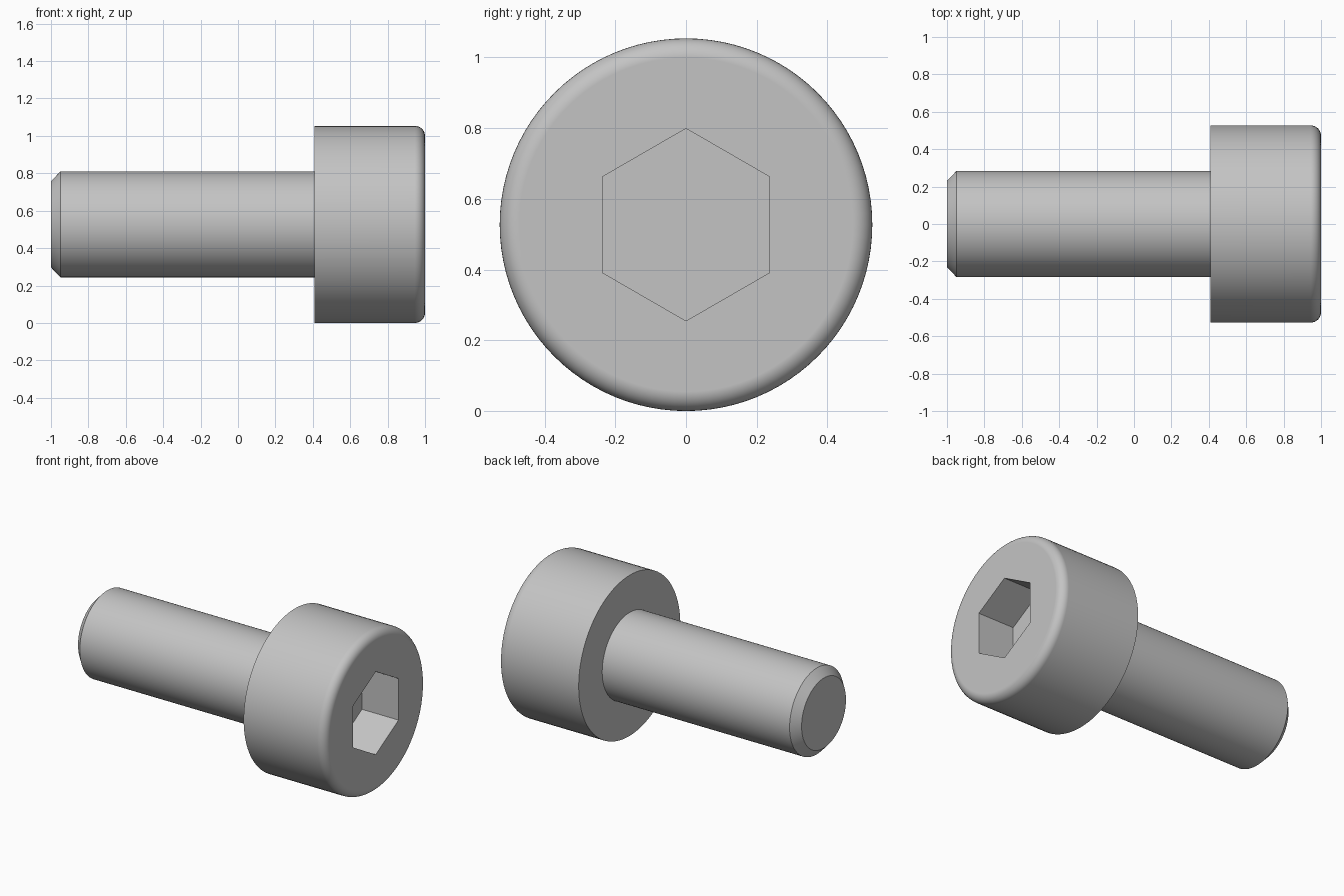
import bpy, bmesh
from math import pi, sin, cos, radians
from mathutils import Matrix, Vector

cube = bpy.data.objects.get("Cube")
if cube:
    bpy.data.objects.remove(cube, do_unlink=True)

HEAD_R, SHANK_R, TIP_R = 0.527, 0.283, 0.23
HEAD_BACK, FILLET = 0.41, 0.055
HEX_R, HEX_DEPTH = 0.272, 0.265
SEGMENTS = 96

steel = bpy.data.materials.new("grey_steel")
steel.use_nodes = True
colour = (0.55, 0.55, 0.55, 1)
steel.diffuse_color = colour
steel.node_tree.nodes["Principled BSDF"].inputs["Base Color"].default_value = colour


def make_object(name, bm):
    bmesh.ops.recalc_face_normals(bm, faces=bm.faces)
    mesh = bpy.data.meshes.new(name)
    bm.to_mesh(mesh)
    bm.free()
    mesh.materials.append(steel)
    obj = bpy.data.objects.new(name, mesh)
    bpy.context.collection.objects.link(obj)
    obj.location.z = HEAD_R
    return obj


# Screw body: chamfered shank and rounded head, turned around the x axis
profile = [(-1, 0), (-1, TIP_R), (-0.95, SHANK_R), (HEAD_BACK, SHANK_R), (HEAD_BACK, HEAD_R)]
for i in range(9):
    a = pi / 2 * (1 - i / 8)
    profile.append((1 - FILLET + FILLET * cos(a), HEAD_R - FILLET + FILLET * sin(a)))
profile.append((1, 0))

bm = bmesh.new()
verts = [bm.verts.new((x, 0, r)) for x, r in profile]
edges = [bm.edges.new(pair) for pair in zip(verts, verts[1:])]
bmesh.ops.spin(bm, geom=verts + edges, axis=(1, 0, 0), cent=(0, 0, 0),
               angle=2 * pi, steps=SEGMENTS)
bmesh.ops.remove_doubles(bm, verts=bm.verts, dist=1e-4)
# Merge the triangle fans of both end caps into single flat faces
hubs = [v for v in bm.verts if Vector((v.co.y, v.co.z)).length < 1e-4]
bmesh.ops.dissolve_verts(bm, verts=hubs)
screw = make_object("socket_head_screw", bm)

# Hexagonal socket, cut with a six-sided prism pointing up
bm = bmesh.new()
bmesh.ops.create_cone(bm, cap_ends=True, segments=6, radius1=HEX_R, radius2=HEX_R,
                      depth=2 * HEX_DEPTH)
turn = Matrix.Rotation(pi / 2, 4, 'Y')
bmesh.ops.transform(bm, matrix=turn, verts=bm.verts)
# Put a corner, not a flat side, at the top
if abs(max(v.co.z for v in bm.verts) - HEX_R) > 1e-3:
    bmesh.ops.rotate(bm, verts=bm.verts, matrix=Matrix.Rotation(radians(30), 3, 'X'))
bmesh.ops.translate(bm, verts=bm.verts, vec=(1, 0, 0))
cutter = make_object("hex_socket_cutter", bm)
cutter.hide_render = True

cut = screw.modifiers.new("hex_socket", 'BOOLEAN')
cut.operation = 'DIFFERENCE'
cut.solver = 'EXACT'
cut.object = cutter

bpy.ops.object.select_all(action='DESELECT')
screw.select_set(True)
bpy.context.view_layer.objects.active = screw
bpy.ops.object.modifier_apply(modifier=cut.name)
bpy.data.objects.remove(cutter, do_unlink=True)

# Smooth round surfaces, crisp edges and flat ends
bpy.ops.object.shade_smooth_by_angle(angle=radians(30))
normals = screw.modifiers.new("flat_ends", 'WEIGHTED_NORMAL')
normals.keep_sharp = True
